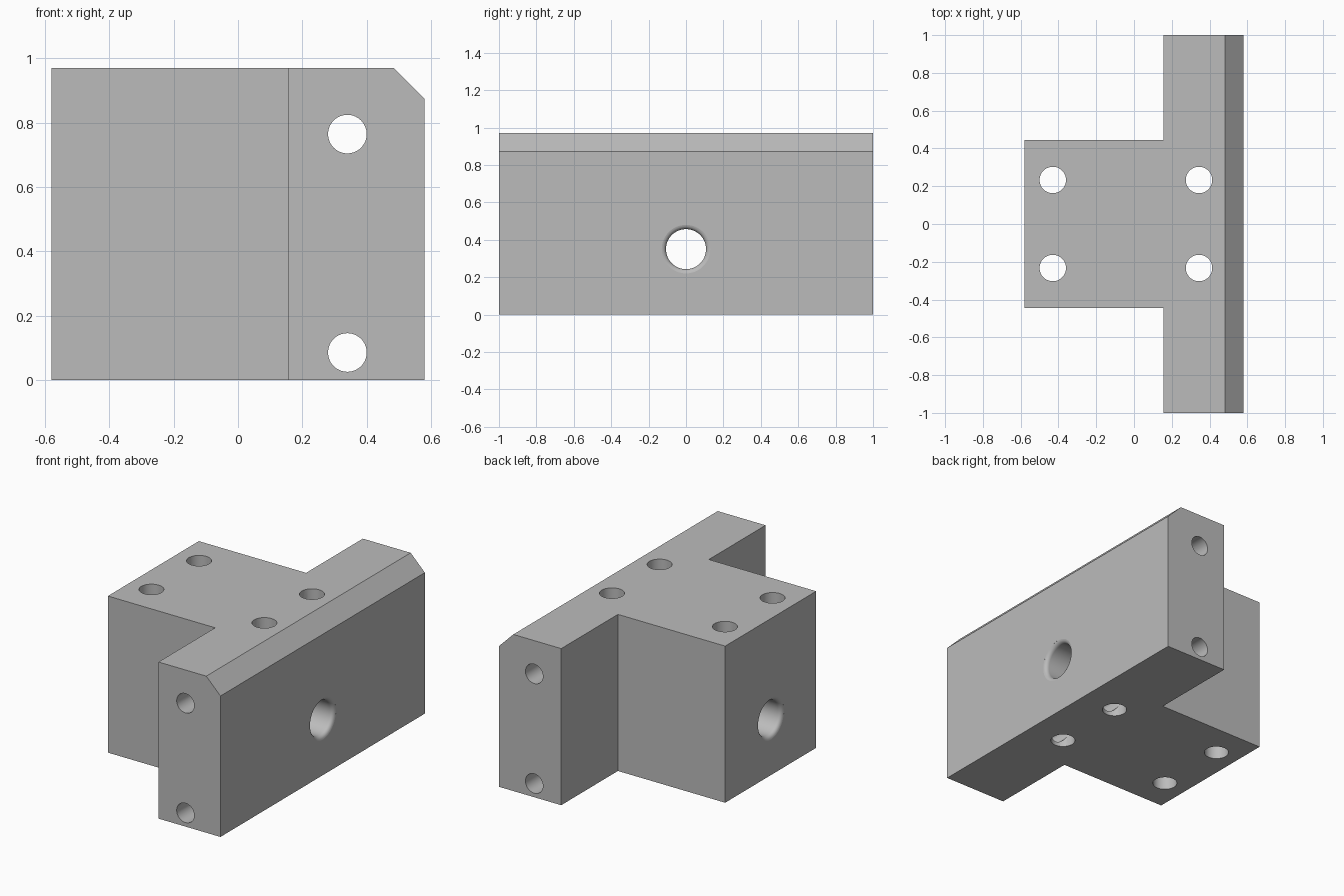
import bpy, bmesh, math
from mathutils import Vector, Matrix

if "Cube" in bpy.data.objects:
    bpy.data.objects.remove(bpy.data.objects["Cube"], do_unlink=True)

HX, HY, TOP = 0.58, 1.0, 0.97      # half width, half length, height
STEP_X, STEP_Y = 0.155, 0.445      # inner corner of the T plan
CHAMFER = 0.097
SEGMENTS = 64

steel = bpy.data.materials.new("plain grey")
steel.use_nodes = True
GREY = (0.5, 0.5, 0.5, 1)
steel.diffuse_color = GREY
for node in steel.node_tree.nodes:
    if node.type == 'BSDF_PRINCIPLED':
        node.inputs["Base Color"].default_value = GREY


def to_object(bm, name):
    bmesh.ops.recalc_face_normals(bm, faces=bm.faces)
    mesh = bpy.data.meshes.new(name)
    bm.to_mesh(mesh)
    bm.free()
    mesh.materials.append(steel)
    obj = bpy.data.objects.new(name, mesh)
    bpy.context.collection.objects.link(obj)
    return obj


def lathe(name, profile, axis, centre):
    """Closed round cutter from (distance, radius) pairs along an axis."""
    bm = bmesh.new()
    turn = Vector((0, 0, 1)).rotation_difference(Vector(axis)).to_matrix().to_4x4()
    place = Matrix.Translation(centre) @ turn
    rings = []
    for d, r in profile:
        angles = [math.tau * i / SEGMENTS for i in range(SEGMENTS)]
        rings.append([bm.verts.new(place @ Vector((r * math.cos(a), r * math.sin(a), d)))
                      for a in angles])
    for low, high in zip(rings, rings[1:]):
        for i in range(SEGMENTS):
            j = (i + 1) % SEGMENTS
            bm.faces.new((low[i], low[j], high[j], high[i]))
    bm.faces.new(rings[0][::-1])
    bm.faces.new(rings[-1])
    cutter = to_object(bm, name)
    cutter.hide_render = True
    return cutter


# T-shaped block, extruded upward
half = [(HX, HY), (STEP_X, HY), (STEP_X, STEP_Y), (-HX, STEP_Y)]
plan = half + [(x, -y) for x, y in reversed(half)]
bm = bmesh.new()
base = bm.faces.new([bm.verts.new((x, y, 0)) for x, y in plan])
up = bmesh.ops.extrude_face_region(bm, geom=[base], use_keep_orig=True)
bmesh.ops.translate(bm, vec=(0, 0, TOP),
                    verts=[g for g in up["geom"] if isinstance(g, bmesh.types.BMVert)])

# Chamfer along the upper left edge
edge = [e for e in bm.edges if all(v.co.x > HX - 0.01 and v.co.z > TOP - 0.01 for v in e.verts)]
bmesh.ops.bevel(bm, geom=edge, offset=CHAMFER, segments=1, affect='EDGES')
block = to_object(bm, "mounting_block")

# Vertical and lengthwise bolt holes
cutters = []
for x in (-0.43, 0.344):
    for y in (-0.233, 0.233):
        cutters.append(lathe("vertical_hole_cutter", [(-0.2, 0.07), (1.2, 0.07)],
                             (0, 0, 1), (x, y, 0)))
for z in (0.085, 0.764):
    cutters.append(lathe("long_hole_cutter", [(-1.2, 0.06), (1.2, 0.06)],
                         (0, 1, 0), (0.34, 0, z)))

# Cross bore with rounded rims at both ends
R, F = 0.107, 0.025
rim = []
for a in range(0, 86, 17):
    t = math.radians(a)
    rim.append((HX - F + F * math.sin(t), R + F - F * math.cos(t)))
rim.append((HX + 0.1, rim[-1][1]))
bore = [(-d, r) for d, r in reversed(rim)] + rim
cutters.append(lathe("cross_bore_cutter", bore, (1, 0, 0), (0, 0, 0.35)))

# Cut the holes
bpy.context.view_layer.objects.active = block
for cutter in cutters:
    mod = block.modifiers.new("hole", 'BOOLEAN')
    mod.operation = 'DIFFERENCE'
    mod.solver = 'EXACT'
    mod.object = cutter
    bpy.ops.object.modifier_apply(modifier=mod.name)
    bpy.data.objects.remove(cutter, do_unlink=True)

# Smooth hole walls, flat outer faces
block.data.set_sharp_from_angle(angle=math.radians(35))
for p in block.data.polygons:
    planar = max(abs(c) for c in p.normal) > 0.9995 or p.area > 0.05
    p.use_smooth = not planar
